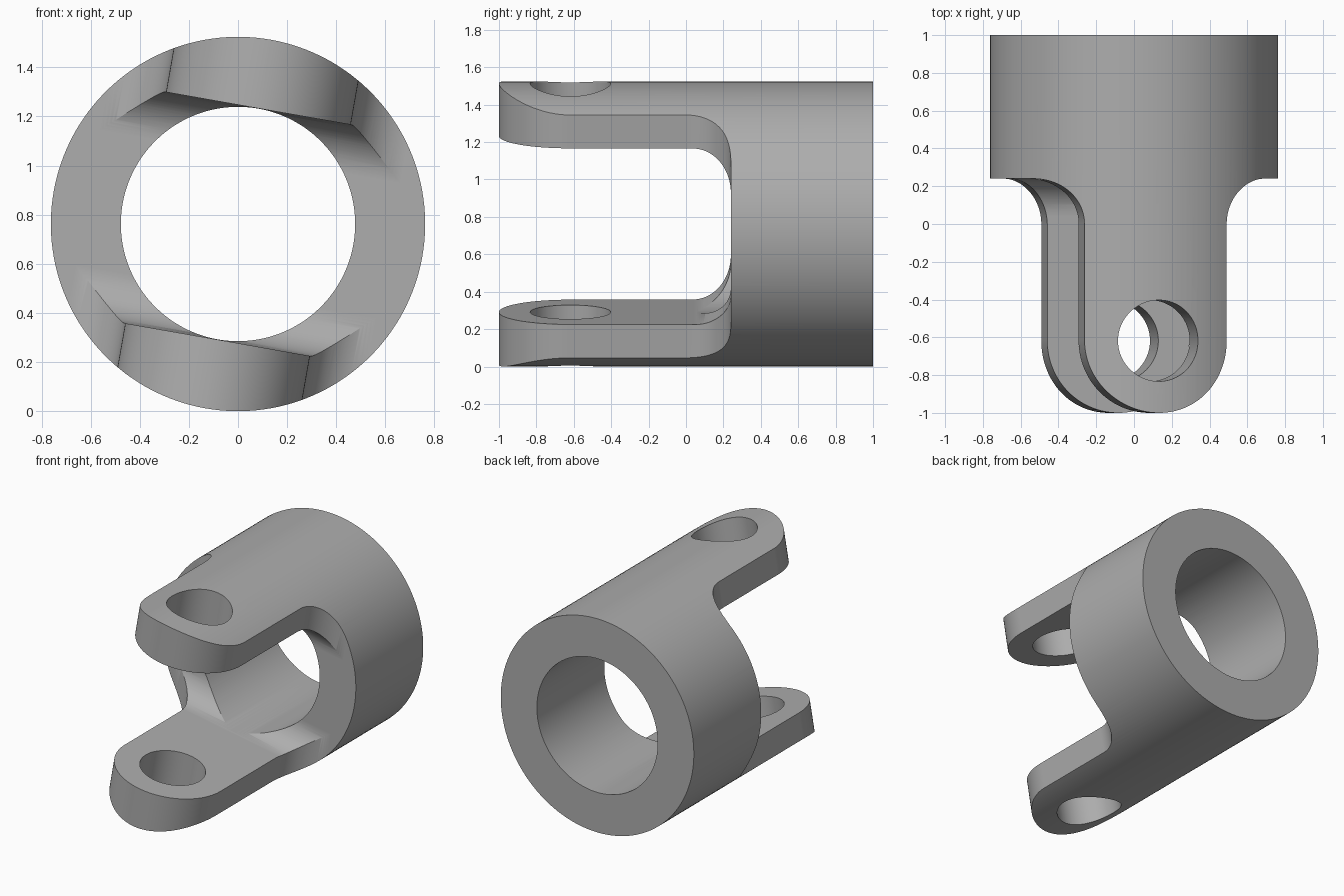
import bpy
import bmesh
from math import radians, sin, cos
from mathutils import Matrix, Vector

cube = bpy.data.objects.get("Cube")
if cube:
    bpy.data.objects.remove(cube)

OUTER_R, BORE_R = 0.762, 0.477
FACE_Y = 0.24            # where the sleeve ends and the arms begin
ARM_W, TIP_Y = 0.382, -0.618
SIDE_R, SLOT_R = 0.24, 0.20
SLOT_H = 0.478
ROLL = radians(10)


def arc(cx, cy, r, start, end, n=24):
    """Points on an arc, angles in degrees."""
    angles = [radians(start + (end - start) * i / n) for i in range(n + 1)]
    return [(cx + r * cos(a), cy + r * sin(a)) for a in angles]


def prism(name, points, place, low, high):
    """Extrude a 2D outline; place(a, b, depth) gives each 3D point."""
    bm = bmesh.new()
    base = bm.faces.new([bm.verts.new(place(a, b, low)) for a, b in points])
    new = bmesh.ops.extrude_face_region(bm, geom=[base])["geom"]
    shift = Vector(place(0, 0, high)) - Vector(place(0, 0, low))
    verts = [v for v in new if isinstance(v, bmesh.types.BMVert)]
    bmesh.ops.translate(bm, verts=verts, vec=shift)
    bmesh.ops.recalc_face_normals(bm, faces=bm.faces[:])
    mesh = bpy.data.meshes.new(name)
    bm.to_mesh(mesh)
    bm.free()
    obj = bpy.data.objects.new(name, mesh)
    bpy.context.collection.objects.link(obj)
    return obj


def along_x(a, b, d):
    return (d, a, b)


def along_y(a, b, d):
    return (a, d, b)


def along_z(a, b, d):
    return (a, b, d)


def combine(target, tool, operation):
    """Apply a boolean and discard the tool."""
    tool.hide_render = True
    mod = target.modifiers.new(operation, "BOOLEAN")
    mod.operation, mod.object, mod.solver = operation, tool, "EXACT"
    bpy.context.view_layer.objects.active = target
    bpy.ops.object.modifier_apply(modifier=mod.name)
    bpy.data.objects.remove(tool)


def circle(r, cx=0, cy=0, n=128):
    return arc(cx, cy, r, 0, 360, n)[:-1]


# Solid cylinder the whole yoke is cut from
yoke = prism("clevis_yoke", circle(OUTER_R, n=160), along_y, -1.1, 1)

# Plan outline: wide sleeve, filleted shoulders, round-ended arms
right = [(1, 1.2), (1, FACE_Y)]
right += arc(ARM_W + SIDE_R, FACE_Y - SIDE_R, SIDE_R, 90, 180)
right += arc(0, TIP_Y, ARM_W, 0, -90, 32)
left = [(-x, y) for x, y in reversed(right[:-1])]
combine(yoke, prism("plan_outline", right + left, along_z, -1, 1), "INTERSECT")

# Slot between the arms, with rounded inner corners
upper = [(-1.3, SLOT_H)] + arc(FACE_Y - SLOT_R, SLOT_H - SLOT_R, SLOT_R, 90, 0)
lower = [(y, -z) for y, z in reversed(upper)]
combine(yoke, prism("slot", upper + lower, along_x, -1, 1), "DIFFERENCE")

# Bore through the sleeve and pin holes through both arms
combine(yoke, prism("bore", circle(BORE_R), along_y, -0.3, 1.2), "DIFFERENCE")
combine(yoke, prism("pin_hole", circle(0.215, 0, TIP_Y, 96), along_z, -1, 1),
        "DIFFERENCE")

# Roll the part about its axis and rest it on the ground
yoke.data.transform(Matrix.Translation((0, 0, OUTER_R)) @ Matrix.Rotation(ROLL, 4, "Y"))

# Plain grey metal
grey = bpy.data.materials.new("plain_grey")
grey.use_nodes = True
colour = (0.42, 0.42, 0.42, 1)
grey.diffuse_color = colour
grey.node_tree.nodes["Principled BSDF"].inputs["Base Color"].default_value = colour
yoke.data.materials.clear()
yoke.data.materials.append(grey)
for face in yoke.data.polygons:
    face.material_index = 0

# Smooth curved walls, crisp rims
bpy.ops.object.select_all(action="DESELECT")
yoke.select_set(True)
bpy.context.view_layer.objects.active = yoke
bpy.ops.object.shade_smooth_by_angle(angle=radians(20))
weighted = yoke.modifiers.new("weighted_normals", "WEIGHTED_NORMAL")
weighted.keep_sharp = True
